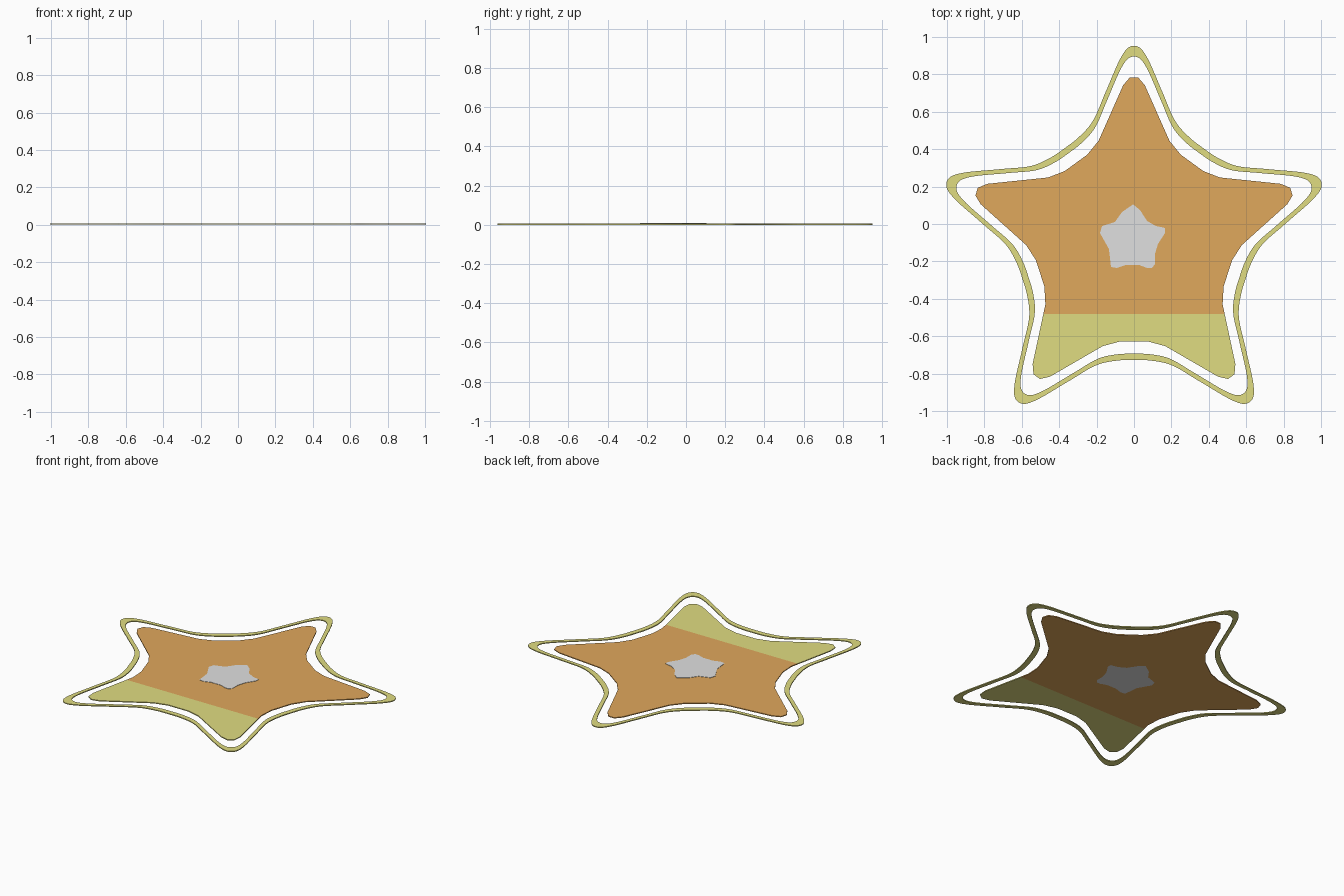
import bpy, bmesh, math
from mathutils import Vector

if "Cube" in bpy.data.objects:
    bpy.data.objects.remove(bpy.data.objects["Cube"])

CY = -0.1003  # centre of the five-fold symmetry


def srgb(r, g, b):
    f = lambda c: c / 12.92 if c <= 0.04045 else ((c + 0.055) / 1.055) ** 2.4
    return (f(r / 255), f(g / 255), f(b / 255), 1)


def material(name, col):
    m = bpy.data.materials.new(name)
    m.diffuse_color = col
    m.use_nodes = True
    m.node_tree.nodes["Principled BSDF"].inputs["Base Color"].default_value = m.diffuse_color
    return m


ORANGE = material("warm orange", srgb(224, 168, 92))
GREEN = material("pale olive", srgb(224, 220, 129))
GREY = material("light grey", srgb(224, 224, 224))


def star(half, scale=1.0):
    """Closed star from (degrees from tip, radius) pairs, mirrored in each arm."""
    arm = [(-a, r) for a, r in reversed(half) if 0 < a < 36] + list(half)
    pts = []
    for k in range(5):
        for a, r in arm:
            t = math.radians(90 - 72 * k - a)
            pts.append(Vector((scale * r * math.cos(t), CY + scale * r * math.sin(t))))
    return pts


def smooth(pts, n=6):
    """Closed Catmull-Rom curve through the points."""
    out, c = [], len(pts)
    for i in range(c):
        p0, p1, p2, p3 = (pts[(i + k) % c] for k in (-1, 0, 1, 2))
        # centripetal knots keep the tight tips free of overshoot
        t1 = (p1 - p0).length ** 0.5
        t2 = t1 + (p2 - p1).length ** 0.5
        t3 = t2 + (p3 - p2).length ** 0.5
        for j in range(n):
            t = t1 + (t2 - t1) * j / n
            a1 = p0 * ((t1 - t) / t1) + p1 * (t / t1)
            a2 = p1 * ((t2 - t) / (t2 - t1)) + p2 * ((t - t1) / (t2 - t1))
            a3 = p2 * ((t3 - t) / (t3 - t2)) + p3 * ((t - t2) / (t3 - t2))
            b1 = a1 * ((t2 - t) / t2) + a2 * (t / t2)
            b2 = a2 * ((t3 - t) / (t3 - t1)) + a3 * ((t - t1) / (t3 - t1))
            out.append(b1 * ((t2 - t) / (t2 - t1)) + b2 * ((t - t1) / (t2 - t1)))
    return out


def plate(name, loops, height, mats, split=None):
    """Thin plate filled between outlines, optionally two-coloured below a y line."""
    bm = bmesh.new()
    for pts in loops:
        vs = [bm.verts.new((p[0], p[1], 0)) for p in pts]
        for i, v in enumerate(vs):
            bm.edges.new((v, vs[(i + 1) % len(vs)]))
    bmesh.ops.triangle_fill(bm, use_beauty=True, use_dissolve=False,
                            edges=bm.edges[:], normal=(0, 0, 1))
    ext = bmesh.ops.extrude_face_region(bm, geom=bm.faces[:], use_keep_orig=True)
    bmesh.ops.translate(bm, vec=(0, 0, height),
                        verts=[g for g in ext["geom"] if isinstance(g, bmesh.types.BMVert)])
    if split is not None:
        bmesh.ops.bisect_plane(bm, geom=bm.verts[:] + bm.edges[:] + bm.faces[:],
                               plane_co=(0, split, 0), plane_no=(0, 1, 0))
    bmesh.ops.recalc_face_normals(bm, faces=bm.faces[:])
    if split is not None:
        for f in bm.faces:
            f.material_index = int(f.calc_center_median().y < split)
    me = bpy.data.meshes.new(name)
    bm.to_mesh(me)
    bm.free()
    for m in mats:
        me.materials.append(m)
    ob = bpy.data.objects.new(name, me)
    bpy.context.collection.objects.link(ob)
    return ob


# outer rim: smooth star band
rim = [(0, 1.053), (1.7, 1.043), (3.9, 0.997), (10.9, 0.815), (19.2, 0.682),
       (28, 0.636), (36, 0.627)]
plate("outer_rim", [smooth(star(rim)), smooth(star(rim, 0.946))], 0.006, [GREEN])

# small centre star, slightly irregular
centre = [(-.005, .105), (.032, .075), (.070, .016), (.118, -.011), (.166, -.021),
          (.166, -.048), (.128, -.107), (.112, -.16), (.112, -.214), (.096, -.235),
          (.070, -.235), (.027, -.219), (-.043, -.219), (-.091, -.235), (-.123, -.230),
          (-.134, -.134), (-.182, -.048), (-.171, -.011), (-.102, .011), (-.064, .064)]
plate("centre_star", [centre], 0.008, [GREY])

# main star panel with a hole for the centre star and an olive lower band
panel = [(1.4, 0.885), (3.9, 0.845), (19.2, 0.577), (28, 0.533)]
plate("star_panel", [star(panel), centre], 0.006, [ORANGE, GREEN], split=-0.48)
